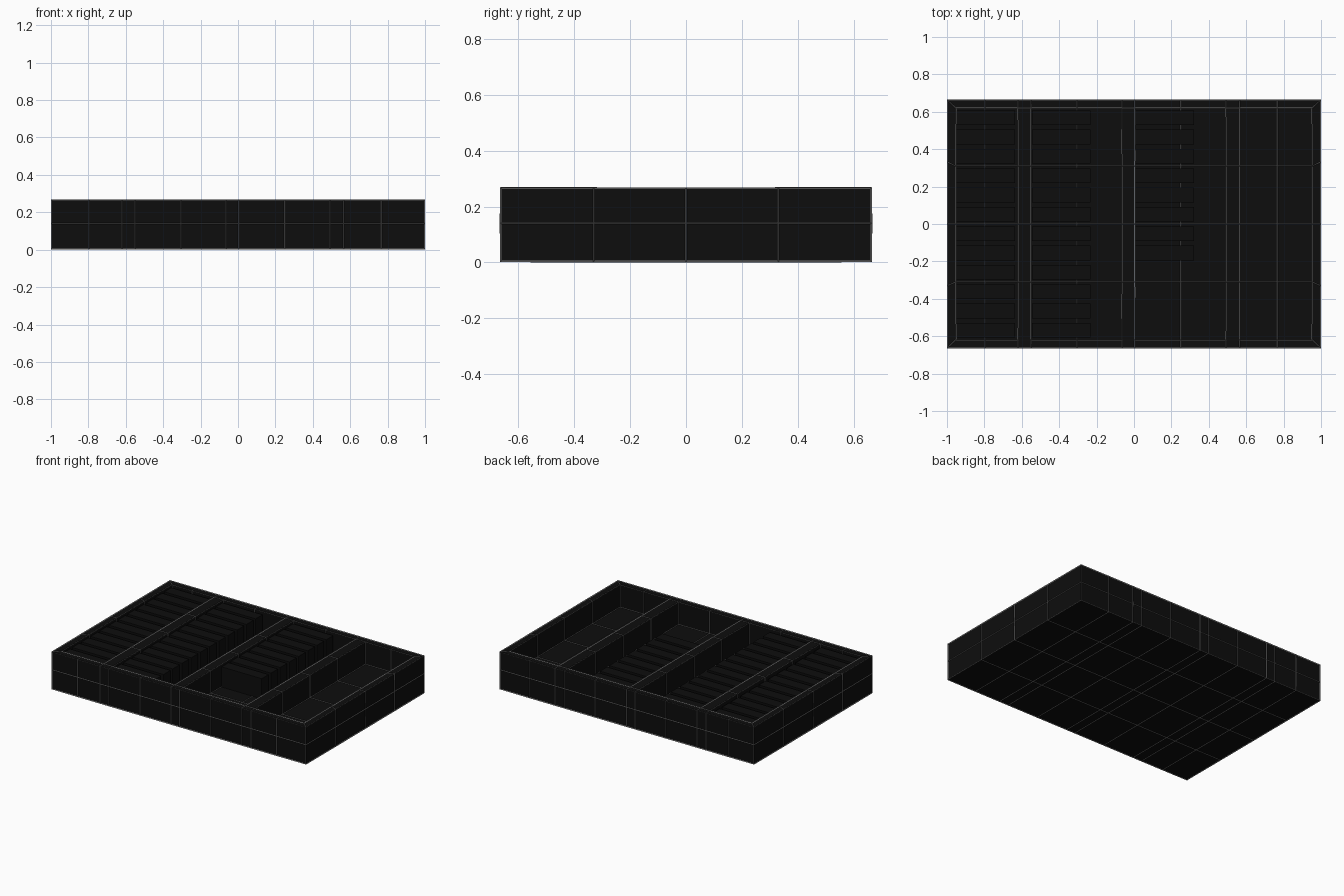
import bpy, bmesh

if "Cube" in bpy.data.objects:
    bpy.data.objects.remove(bpy.data.objects["Cube"])


def material(name, v):
    m = bpy.data.materials.new(name)
    m.diffuse_color = (v, v, v, 1)
    m.use_nodes = True
    m.node_tree.nodes["Principled BSDF"].inputs["Base Color"].default_value = m.diffuse_color
    return m


BLACK = material("near_black", 0.004)
GREY = material("edge_grey", 0.16)

TOP, MID, FLOOR = 0.27, 0.14, 0.107
# grid lines on the outside and the matching lines inside the rim
XS = [-0.796, -0.62, -0.55, -0.305, -0.063, 0.004, 0.25, 0.492, 0.565, 0.766]
OX, IX = [-0.997] + XS + [0.997], [-0.952] + XS + [0.952]
OY, IY = [-0.662, -0.33, 0, 0.33, 0.662], [-0.62, -0.31, 0, 0.31, 0.62]
ZS = [0.004, MID, TOP - 0.004]
ZT = ZS[-1]
DIVIDERS = (2, 5, 8)
NX, NY = len(OX) - 1, len(OY) - 1


def build_tray():
    bm = bmesh.new()

    def quad(*pts):
        bm.faces.new([bm.verts.new(p) for p in pts])

    # underside
    for i in range(NX):
        for j in range(NY):
            a, b, c, d = OX[i], OX[i + 1], OY[j], OY[j + 1]
            quad((a, c, ZS[0]), (a, d, ZS[0]), (b, d, ZS[0]), (b, c, ZS[0]))
    # outer walls and mitred rim
    for e in (0, -1):
        for i in range(NX):
            a, b, y = OX[i], OX[i + 1], OY[e]
            for z0, z1 in zip(ZS, ZS[1:]):
                quad((a, y, z0), (b, y, z0), (b, y, z1), (a, y, z1))
            quad((a, y, ZT), (b, y, ZT), (IX[i + 1], IY[e], ZT), (IX[i], IY[e], ZT))
        for j in range(NY):
            a, b, x = OY[j], OY[j + 1], OX[e]
            for z0, z1 in zip(ZS, ZS[1:]):
                quad((x, a, z0), (x, b, z0), (x, b, z1), (x, a, z1))
            quad((x, a, ZT), (x, b, ZT), (IX[e], IY[j + 1], ZT), (IX[e], IY[j], ZT))
    # compartment floors, divider tops and inner walls
    level = [ZT if i in DIVIDERS else FLOOR for i in range(NX)]
    for i in range(NX):
        a, b, z = IX[i], IX[i + 1], level[i]
        for j in range(NY):
            c, d = IY[j], IY[j + 1]
            quad((a, c, z), (b, c, z), (b, d, z), (a, d, z))
        if z < ZT:
            for y in (IY[0], IY[-1]):
                quad((a, y, z), (b, y, z), (b, y, ZT), (a, y, ZT))
    sides = [ZT] + level + [ZT]
    for i in range(NX + 1):
        if sides[i] != sides[i + 1]:
            for c, d in zip(IY, IY[1:]):
                x = IX[i]
                quad((x, c, FLOOR), (x, d, FLOOR), (x, d, ZT), (x, c, ZT))
    bmesh.ops.remove_doubles(bm, verts=bm.verts[:], dist=1e-4)
    bmesh.ops.recalc_face_normals(bm, faces=bm.faces[:])
    me = bpy.data.meshes.new("tray")
    bm.to_mesh(me)
    bm.free()
    return me


def add(name, me, mat):
    ob = bpy.data.objects.new(name, me)
    me.materials.append(mat)
    bpy.context.collection.objects.link(ob)
    return ob


# tray body and the thin bars that outline its panels
mesh = build_tray()
bars_mesh = mesh.copy()
add("tray", mesh, BLACK)
bars = add("edge_bars", bars_mesh, GREY)
wire = bars.modifiers.new("wire", "WIREFRAME")
wire.thickness = 0.008
wire.offset = 0
wire.use_even_offset = False


# rows of upright slabs, counted from the back wall
def slab_row(name, x0, x1, count):
    bm = bmesh.new()
    pitch, thick, z1 = 1.24 / 12, 0.078, 0.25
    for k in range(count):
        y = 0.62 - pitch * (k + 0.5)
        vs = bmesh.ops.create_cube(bm, size=1)["verts"]
        bmesh.ops.scale(bm, vec=(x1 - x0, thick, z1 - FLOOR), verts=vs)
        bmesh.ops.translate(bm, vec=((x0 + x1) / 2, y, (z1 + FLOOR) / 2), verts=vs)
    me = bpy.data.meshes.new(name)
    bm.to_mesh(me)
    bm.free()
    add(name, me, BLACK)


slab_row("left_slabs", -0.948, -0.635, 12)
slab_row("middle_slabs", -0.546, -0.232, 12)
slab_row("right_slabs", 0.008, 0.322, 8)
